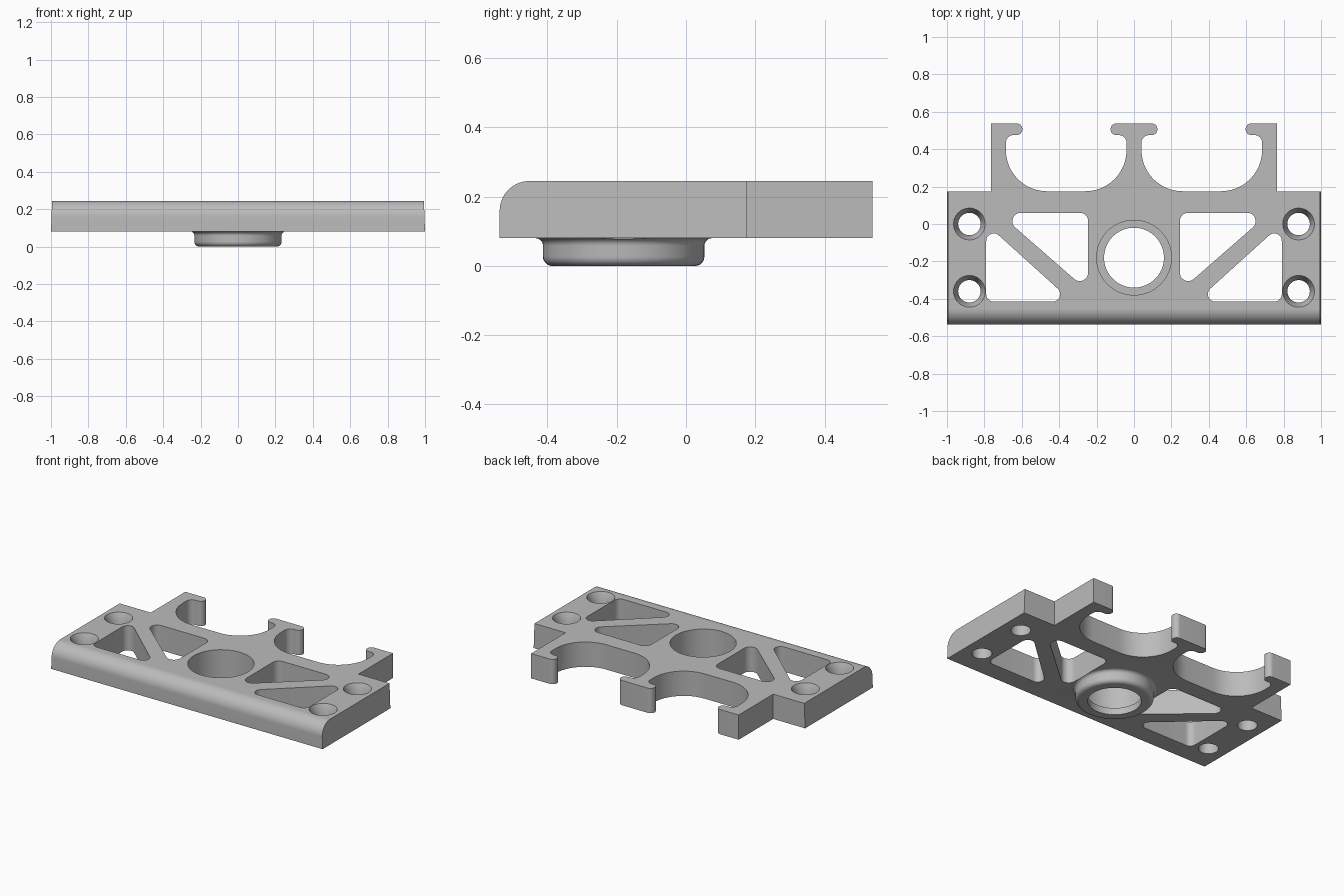
import bpy, bmesh, math
from mathutils import Vector

old = bpy.data.objects.get("Cube")
if old:
    bpy.data.objects.remove(old)

BOTTOM, TOP = 0.08, 0.245
FRONT, BACK = -0.538, 0.538

grey = bpy.data.materials.new("plain grey")
grey.use_nodes = True
colour = (0.5, 0.5, 0.5, 1)
grey.diffuse_color = colour
grey.node_tree.nodes["Principled BSDF"].inputs["Base Color"].default_value = colour


def make_object(name, bm):
    bmesh.ops.recalc_face_normals(bm, faces=bm.faces)
    mesh = bpy.data.meshes.new(name)
    bm.to_mesh(mesh)
    bm.free()
    mesh.materials.append(grey)
    obj = bpy.data.objects.new(name, mesh)
    bpy.context.collection.objects.link(obj)
    return obj


def rounded(corners, steps=12):
    """Round each (x, y, radius) corner of a closed outline."""
    pts = []
    for i, (x, y, r) in enumerate(corners):
        p = Vector((x, y))
        if r == 0:
            pts.append(p)
            continue
        a = (Vector(corners[i - 1][:2]) - p).normalized()
        b = (Vector(corners[(i + 1) % len(corners)][:2]) - p).normalized()
        half = a.angle(b) / 2
        centre = p + (a + b).normalized() * r / math.sin(half)
        start = p + a * r / math.tan(half) - centre
        end = p + b * r / math.tan(half) - centre
        sweep = math.pi - 2 * half
        for k in range(steps + 1):
            t = k / steps
            pts.append(centre + (start * math.sin((1 - t) * sweep)
                                 + end * math.sin(t * sweep)) / math.sin(sweep))
    return pts


def prism(points, z0, z1):
    bm = bmesh.new()
    low = [bm.verts.new((p[0], p[1], z0)) for p in points]
    high = [bm.verts.new((p[0], p[1], z1)) for p in points]
    bm.faces.new(low)
    bm.faces.new(high)
    for i in range(len(points)):
        bm.faces.new((low[i - 1], low[i], high[i], high[i - 1]))
    return bm


def lathe(profile, x, y, sides=64):
    """Turn an (r, z) profile into a capped solid about a vertical axis."""
    bm = bmesh.new()
    rings = []
    for r, z in profile:
        angles = [math.tau * k / sides for k in range(sides)]
        rings.append([bm.verts.new((x + r * math.cos(a), y + r * math.sin(a), z))
                      for a in angles])
    bm.faces.new(rings[0])
    bm.faces.new(rings[-1])
    for lo, hi in zip(rings, rings[1:]):
        for k in range(sides):
            bm.faces.new((lo[k - 1], lo[k], hi[k], hi[k - 1]))
    return bm


def combine(body, tool, operation):
    mod = body.modifiers.new("combine", 'BOOLEAN')
    mod.operation = operation
    mod.solver = 'EXACT'
    mod.object = tool
    bpy.context.view_layer.objects.active = body
    bpy.ops.object.modifier_apply(modifier=mod.name)
    bpy.data.objects.remove(tool)


# Plate with three hooks along the back, drawn as one mirrored outline
half = [(1, FRONT, 0), (1, 0.175, 0), (0.765, 0.175, 0), (0.765, BACK, 0),
        (0.597, BACK, 0.031), (0.597, 0.475, 0.031), (0.685, 0.475, 0.04),
        (0.685, 0.175, 0.22), (0.04, 0.175, 0.22), (0.04, 0.475, 0.04),
        (0.125, 0.475, 0.031), (0.125, BACK, 0.031)]
outline = half + [(-x, y, r) for x, y, r in reversed(half)]
bm = prism(rounded(outline), BOTTOM, TOP)

# Slight draft on the two ends, then the rounded front top edge
for v in bm.verts:
    if abs(v.co.x) > 0.99 and v.co.z > TOP - 0.01:
        v.co.x *= 0.994
front_edge = [e for e in bm.edges
              if all(v.co.y < FRONT + 0.01 and v.co.z > TOP - 0.01 for v in e.verts)]
bmesh.ops.bevel(bm, geom=front_edge, offset=0.086, offset_type='OFFSET',
                segments=14, profile=0.5, affect='EDGES')
plate = make_object("mounting_plate", bm)

# Bearing boss under the plate: rounded rim and flared root
R, RIM, FLARE = 0.233, 0.027, 0.022
arc = [math.pi / 2 * k / 8 for k in range(9)]
profile = [(R - RIM + RIM * math.sin(a), RIM - RIM * math.cos(a)) for a in arc]
profile += [(R + FLARE - FLARE * math.cos(a), BOTTOM - FLARE + FLARE * math.sin(a))
            for a in arc]
profile.append((R + FLARE, BOTTOM + 0.04))
combine(plate, make_object("boss", lathe(profile, 0, -0.18)), 'UNION')

# Stepped bearing bore
bore = [(0.16, -0.1), (0.16, 0.045), (0.2, 0.045), (0.2, 0.4)]
combine(plate, make_object("bore_cutter", lathe(bore, 0, -0.18)), 'DIFFERENCE')

# Countersunk screw holes and triangular windows on both sides
screw = [(0.06, -0.1), (0.06, 0.19), (0.085, TOP), (0.085, 0.4)]
upper = [(0.245, 0.06, 0.045), (0.725, 0.06, 0.045), (0.245, -0.359, 0.045)]
lower = [(0.331, -0.415, 0.04), (0.79, -0.415, 0.04), (0.79, 0, 0.04)]
for side in (1, -1):
    for y in (0, -0.36):
        cutter = make_object("screw_cutter", lathe(screw, side * 0.88, y, 40))
        combine(plate, cutter, 'DIFFERENCE')
    for window in (upper, lower):
        shape = [(side * p.x, p.y) for p in rounded(window)]
        cutter = make_object("window_cutter", prism(shape, -0.1, 0.4))
        combine(plate, cutter, 'DIFFERENCE')

# Smooth curved walls while keeping the machined edges crisp
bpy.ops.object.select_all(action='DESELECT')
plate.select_set(True)
bpy.context.view_layer.objects.active = plate
bpy.ops.object.shade_smooth_by_angle(angle=math.radians(30))
